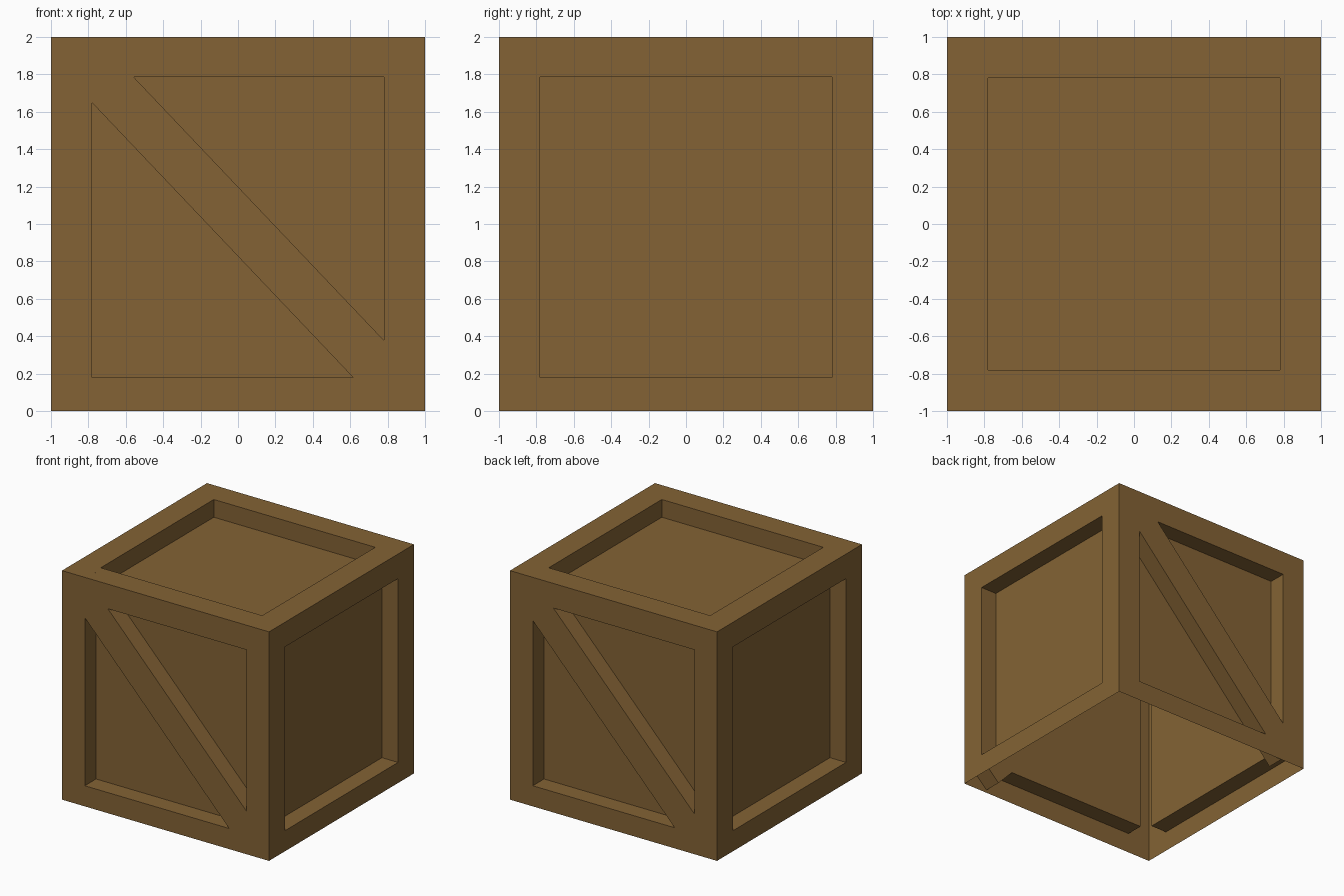
import bpy, bmesh, math
from mathutils import Matrix, Vector

if "Cube" in bpy.data.objects:
    bpy.data.objects.remove(bpy.data.objects["Cube"])

BORDER = 0.22    # width of the frame boards
DEPTH = 0.155    # how far the panels are sunk

wood = bpy.data.materials.new("brown wood")
wood.diffuse_color = (0.23, 0.124, 0.035, 1.0)
wood.use_nodes = True
wood.node_tree.nodes["Principled BSDF"].inputs["Base Color"].default_value = wood.diffuse_color


def finish(bm, name):
    mesh = bpy.data.meshes.new(name)
    bm.to_mesh(mesh)
    bm.free()
    mesh.materials.append(wood)
    obj = bpy.data.objects.new(name, mesh)
    bpy.context.collection.objects.link(obj)
    return obj


# Crate shell: open-bottomed cube with a sunken panel on each of its five faces
bm = bmesh.new()
bmesh.ops.create_cube(bm, size=2, matrix=Matrix.Translation((0, 0, 1)))
bottom = [f for f in bm.faces if f.normal.z < -0.5]
bmesh.ops.delete(bm, geom=bottom, context='FACES_ONLY')
panels = list(bm.faces)
bmesh.ops.inset_individual(bm, faces=panels, thickness=BORDER, use_even_offset=True)
for v in bm.verts:               # the bottom rail is narrower than the others
    if 0.1 < v.co.z < 0.5:
        v.co.z = 0.18
    elif 1.5 < v.co.z < 1.9:
        v.co.z = 1.785
bm.normal_update()
bmesh.ops.inset_individual(bm, faces=panels, thickness=0, depth=-DEPTH)
finish(bm, "crate_shell")


# Diagonal braces: one flush board in the front opening, one in the back
def brace(name, turn, height):
    bm = bmesh.new()
    place = (Matrix.Rotation(turn, 4, 'Z')
             @ Matrix.Translation((0, -1 + DEPTH / 2, height))
             @ Matrix.Rotation(math.atan2(1.41, 1.34), 4, 'Y')
             @ Matrix.Diagonal(Vector((2.48, DEPTH, 0.256, 1))))
    bmesh.ops.create_cube(bm, size=1, matrix=place)
    finish(bm, name)


brace("front_brace", 0, 1.013)
brace("back_brace", math.pi, 0.988)
